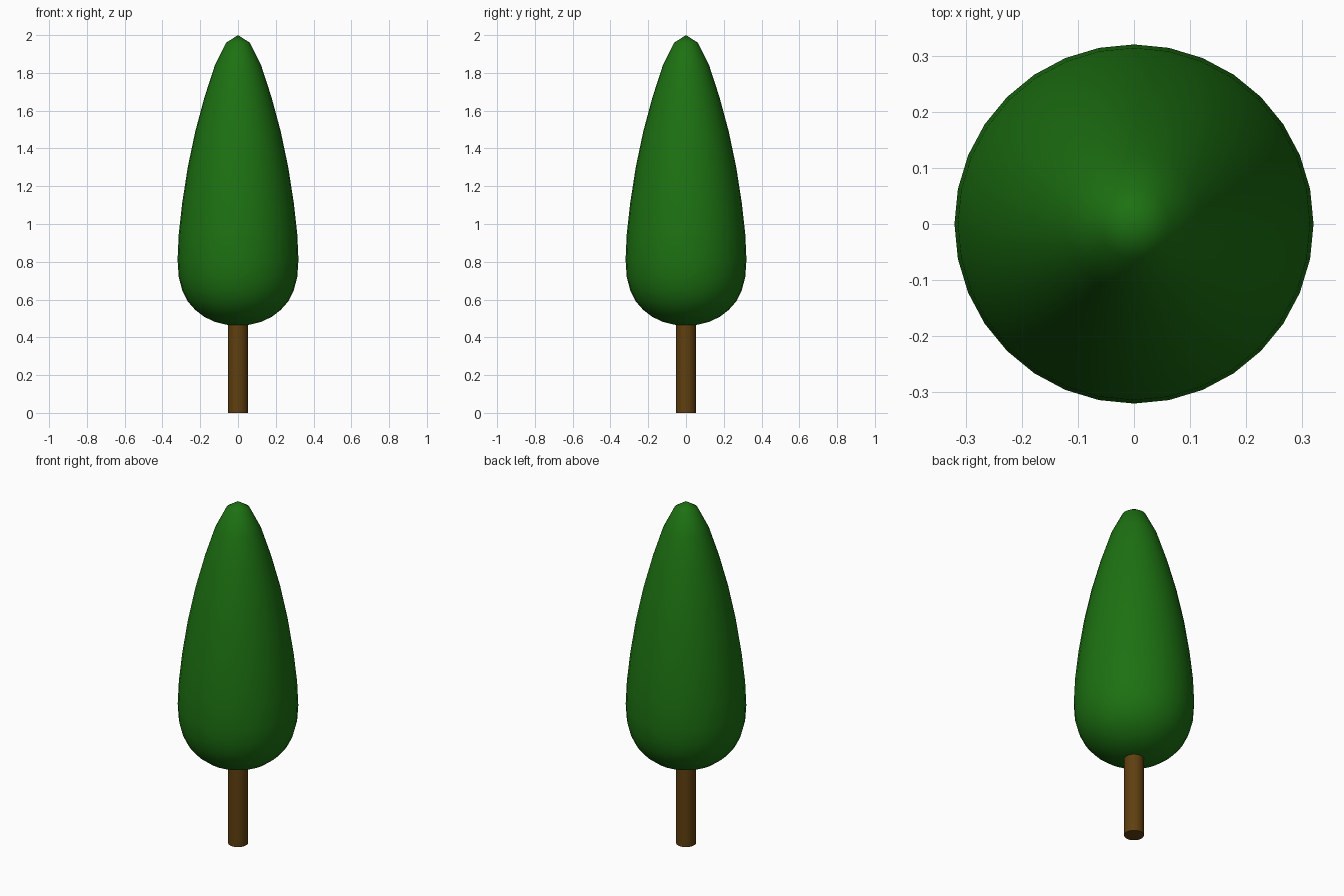
import bpy, math

if "Cube" in bpy.data.objects:
    bpy.data.objects.remove(bpy.data.objects["Cube"])


def material(name, color):
    m = bpy.data.materials.new(name)
    m.diffuse_color = color
    m.use_nodes = True
    m.node_tree.nodes["Principled BSDF"].inputs["Base Color"].default_value = m.diffuse_color
    return m


# Foliage: 32 x 16 sphere with its rings stretched into a teardrop
ring_z = [2.0, 1.96, 1.84, 1.67, 1.49, 1.30, 1.11, 0.945, 0.81,
          0.72, 0.65, 0.59, 0.545, 0.508, 0.482, 0.467, 0.461]
bpy.ops.mesh.primitive_uv_sphere_add(segments=32, ring_count=16, radius=1)
foliage = bpy.context.object
foliage.name = "foliage"
for v in foliage.data.vertices:
    ring = round(math.acos(max(-1, min(1, v.co.z))) / math.pi * 16)
    v.co = (v.co.x * 0.32, v.co.y * 0.32, ring_z[ring])
bpy.ops.object.shade_smooth()
foliage.data.materials.append(material("leaf_green", (0.012, 0.165, 0.006, 1)))

# Trunk: plain cylinder running a little way into the foliage
height = 0.52
bpy.ops.mesh.primitive_cylinder_add(vertices=32, radius=0.053, depth=height,
                                    location=(0, 0, height / 2))
trunk = bpy.context.object
trunk.name = "trunk"
bpy.ops.object.shade_smooth_by_angle(angle=math.radians(40))
trunk.data.materials.append(material("bark_brown", (0.115, 0.05, 0.005, 1)))
